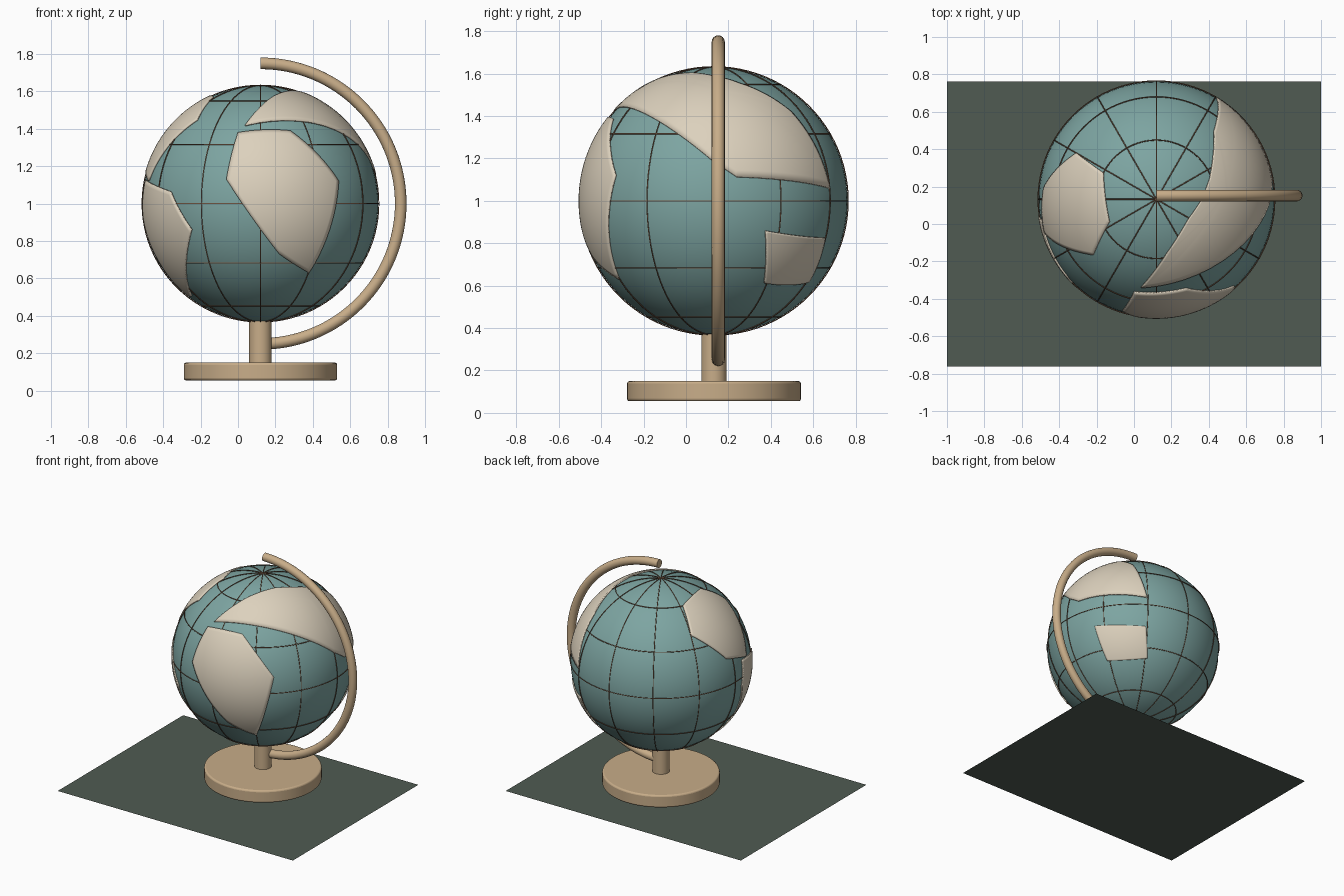
import bpy, bmesh, math
from mathutils import Vector

if "Cube" in bpy.data.objects:
    bpy.data.objects.remove(bpy.data.objects["Cube"])

CENTRE = Vector((0.12, 0.132, 1.0))   # globe centre
R = 0.63


def material(name, rgb):
    m = bpy.data.materials.new(name)
    m.diffuse_color = (*rgb, 1)
    m.use_nodes = True
    m.node_tree.nodes["Principled BSDF"].inputs["Base Color"].default_value = m.diffuse_color
    return m


OCEAN = material("ocean_teal", (0.205, 0.375, 0.36))
LAND = material("land_cream", (0.72, 0.64, 0.51))
WOOD = material("light_wood", (0.578, 0.418, 0.25))
LINE = material("line_brown", (0.15, 0.085, 0.05))
FELT = material("mat_green", (0.08, 0.105, 0.084))


def finish(ob, name, mat, angle=40):
    ob.name = ob.data.name = name
    ob.data.materials.clear()
    ob.data.materials.append(mat)
    bpy.ops.object.select_all(action='DESELECT')
    ob.select_set(True)
    bpy.context.view_layer.objects.active = ob
    bpy.ops.object.shade_smooth_by_angle(angle=math.radians(angle))
    return ob


def cylinder(name, radius, z0, z1, bevel=0.0):
    bpy.ops.mesh.primitive_cylinder_add(
        vertices=64, radius=radius, depth=z1 - z0,
        location=(CENTRE.x, CENTRE.y, (z0 + z1) / 2))
    ob = bpy.context.object
    if bevel:
        mod = ob.modifiers.new("rounded_rim", 'BEVEL')
        mod.width, mod.segments = bevel, 3
    return finish(ob, name, WOOD)


def tube(name, paths, radius, mat, cyclic, sides):
    """Round tubes swept along one or more point lists."""
    cu = bpy.data.curves.new(name, 'CURVE')
    cu.dimensions = '3D'
    cu.bevel_depth, cu.bevel_resolution = radius, sides
    cu.use_fill_caps = True
    for pts in paths:
        s = cu.splines.new('POLY')
        s.points.add(len(pts) - 1)
        for p, co in zip(s.points, pts):
            p.co = (*co, 1)
        s.use_cyclic_u = cyclic
    ob = bpy.data.objects.new(name, cu)
    bpy.context.collection.objects.link(ob)
    bpy.ops.object.select_all(action='DESELECT')
    ob.select_set(True)
    bpy.context.view_layer.objects.active = ob
    bpy.ops.object.convert(target='MESH')
    return finish(bpy.context.object, name, mat, 60)


def direction(lon, lat):
    """Unit vector; longitude 0 faces the front, east is to the right."""
    lo, la = math.radians(lon), math.radians(lat)
    return Vector((math.cos(la) * math.sin(lo),
                   -math.cos(la) * math.cos(lo), math.sin(la)))


def land(name, outline):
    """Thin plate hugging the globe inside a lon/lat outline."""
    bm = bmesh.new()
    dirs = [direction(*p) for p in outline]
    rim = [bm.verts.new(d) for d in dirs]
    hub = bm.verts.new(sum(dirs, Vector()).normalized())
    for i, v in enumerate(rim):
        bm.faces.new((hub, v, rim[(i + 1) % len(rim)]))
    bmesh.ops.subdivide_edges(bm, edges=bm.edges[:], cuts=13, use_grid_fill=True)
    bmesh.ops.triangulate(bm, faces=bm.faces[:])
    for v in bm.verts:
        v.co = v.co.normalized() * (R + 0.009)
    for f in bm.faces:                       # outward normals
        f.normal_update()
        if f.normal.dot(f.calc_center_median()) < 0:
            f.normal_flip()
    me = bpy.data.meshes.new(name)
    bm.to_mesh(me)
    bm.free()
    ob = bpy.data.objects.new(name, me)
    ob.location = CENTRE
    bpy.context.collection.objects.link(ob)
    mod = ob.modifiers.new("plate", 'SOLIDIFY')
    mod.thickness, mod.offset = 0.009, -1
    return finish(ob, name, LAND)


# Flat mat under the stand
bpy.ops.mesh.primitive_plane_add(size=2)
mat_ob = bpy.context.object
for v in mat_ob.data.vertices:
    v.co.y *= 0.762
finish(mat_ob, "table_mat", FELT)

# Stand: round base, stem and half-ring arm
cylinder("base", 0.41, 0.055, 0.15, bevel=0.012)
cylinder("stem", 0.06, 0.14, 0.40)
arm = [(0.12 + 0.75 * math.cos(a), 0.152, 1.0 + 0.75 * math.sin(a))
       for a in (math.radians(-90 + 180 * i / 64) for i in range(65))]
tube("arm", [arm], 0.031, WOOD, False, 6)

# Ocean ball
bpy.ops.mesh.primitive_uv_sphere_add(segments=96, ring_count=48, radius=R, location=CENTRE)
finish(bpy.context.object, "ocean_ball", OCEAN)

# Grid lines every 30 degrees
RL = R + 0.003
N = 96
meridians = [[CENTRE + RL * (direction(30 * k, 0) * math.cos(2 * math.pi * i / N)
                             + Vector((0, 0, math.sin(2 * math.pi * i / N))))
              for i in range(N)] for k in range(6)]
parallels = [[CENTRE + RL * direction(360 * i / N, lat) for i in range(N)]
             for lat in (-60, -30, 0, 30, 60)]
tube("meridians", meridians, 0.003, LINE, True, 1)
tube("parallels", parallels, 0.003, LINE, True, 1)

# Land masses as longitude, latitude outlines
land("front_land", [(-17, 11.8), (-13.6, 36.6), (18.5, 37.7), (42, 11),
                    (30, -35.5), (10, -25)])
land("east_land", [(-10, 41), (12, 63), (57, 71.6), (90, 67.5), (112, 61),
                   (140, 41), (149.5, 5.4), (100, 10.2), (90, 16.8)])
land("north_west_land", [(-120, 39), (-116.6, 60), (-64.4, 64), (-48.6, 45),
                         (-73.4, 11), (-95.8, 17.6)])
land("south_west_land", [(-80, 11.5), (-49.2, 5.8), (-36.3, -12.6), (-67, -51),
                         (-74, -51), (-77, -28), (-82, -6)])
land("south_east_land", [(113, -12.8), (149, -15.9), (152, -37), (118, -37.5)])
